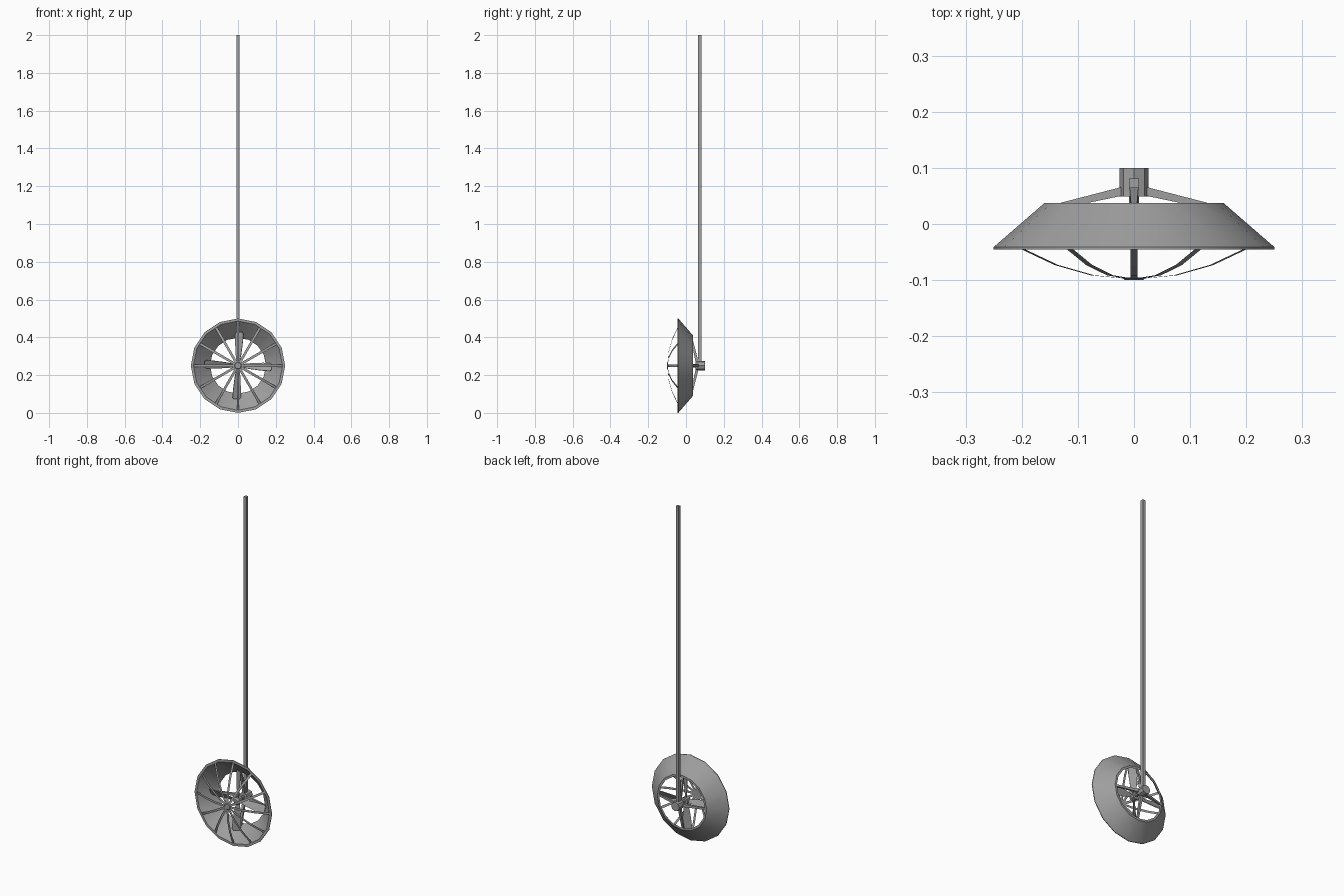
import bpy, bmesh
from math import sin, cos, pi, radians
from mathutils import Vector

if "Cube" in bpy.data.objects:
    bpy.data.objects.remove(bpy.data.objects["Cube"])

CZ = 0.25  # height of the fan axis
metal = bpy.data.materials.new("dark_metal")
metal.diffuse_color = (0.35, 0.35, 0.35, 1)
metal.use_nodes = True
metal.node_tree.nodes["Principled BSDF"].inputs["Base Color"].default_value = metal.diffuse_color


def polar(r, a, y):
    return Vector((r * cos(a), y, CZ + r * sin(a)))


def make(name, verts, faces, smooth=None):
    me = bpy.data.meshes.new(name)
    me.from_pydata([tuple(v) for v in verts], [], faces)
    me.materials.append(metal)
    bm = bmesh.new()
    bm.from_mesh(me)
    bmesh.ops.recalc_face_normals(bm, faces=bm.faces[:])
    bm.to_mesh(me)
    bm.free()
    ob = bpy.data.objects.new(name, me)
    bpy.context.collection.objects.link(ob)
    if smooth:
        bpy.ops.object.select_all(action='DESELECT')
        ob.select_set(True)
        bpy.context.view_layer.objects.active = ob
        bpy.ops.object.shade_smooth_by_angle(angle=radians(smooth))
    return ob


def lathe(name, profile, n, closed=False, smooth=None):
    """Spin (radius, y) points about the fan axis."""
    m = len(profile)
    verts = [polar(r, 2 * pi * i / n, y) for i in range(n) for r, y in profile]
    faces = []
    for i in range(n):
        a, b = i * m, (i + 1) % n * m
        for j in range(m if closed else m - 1):
            k = (j + 1) % m
            faces.append((a + j, a + k, b + k, b + j))
    if not closed:
        faces += [[i * m for i in range(n)], [i * m + m - 1 for i in range(n)]]
    return make(name, verts, faces, smooth)


def loft(name, rings):
    """Join equal-sized cross-sections into a closed solid."""
    n = len(rings[0])
    verts = [v for ring in rings for v in ring]
    faces = [(s * n + i, s * n + (i + 1) % n, (s + 1) * n + (i + 1) % n, (s + 1) * n + i)
             for s in range(len(rings) - 1) for i in range(n)]
    faces += [list(range(n)), list(range(len(verts) - n, len(verts)))]
    return make(name, verts, faces)


def radial(points, a):
    """Turn (radius, sideways, y) points to angle a around the axis."""
    rad, tan = Vector((cos(a), 0, sin(a))), Vector((-sin(a), 0, cos(a)))
    return [Vector((0, y, CZ)) + rad * r + tan * t for r, t, y in points]


# Conical shroud
lathe("shroud", [(0.25, -0.045), (0.25, -0.041), (0.16, 0.037),
                 (0.148, 0.037), (0.236, -0.045)], 16, True, 30)

# Front guard: flat curved ribs meeting at a small disc
arc = [(0.238, -0.041), (0.16, -0.073), (0.085, -0.0915), (0.012, -0.0975)]
for i in range(12):
    pts = [(r, s * 0.0065, y) for r, y in arc for s in (-1, 1)]
    make("guard_rib", radial(pts, i * pi / 6),
         [(2 * j, 2 * j + 1, 2 * j + 3, 2 * j + 2) for j in range(len(arc) - 1)])
lathe("guard_disc", [(0.016, -0.1), (0.021, -0.0955)], 12)

# Motor, shaft and blade hub
lathe("motor", [(0.026, 0.049), (0.026, 0.10)], 8)
lathe("shaft", [(0.009, -0.01), (0.009, 0.055)], 8)
lathe("blade_hub", [(0.012, -0.022), (0.022, -0.014), (0.022, 0.016)], 8)

# Four pitched blades, widening outwards and swept to one side
for i in range(4):
    rings = []
    for r, w0, w1, pitch in ((0.012, -0.008, 0.008, 35), (0.06, -0.020, 0.014, 32),
                             (0.13, -0.030, 0.017, 29), (0.168, -0.032, 0.016, 27),
                             (0.177, -0.025, 0.008, 27)):
        p = radians(pitch)
        rings.append(radial([(r, w * cos(p) - d * sin(p), w * sin(p) + d * cos(p))
                             for w, d in ((w0, -0.0015), (w1, -0.0015),
                                          (w1, 0.0015), (w0, 0.0015))], i * pi / 2))
    loft("blade", rings)

# Rear struts from motor to shroud
for i in range(4):
    rings = [radial([(r, -w, y0), (r, w, y0), (r, w, y1), (r, -w, y1)], i * pi / 2)
             for r, w, y0, y1 in ((0.018, 0.008, 0.051, 0.067), (0.157, 0.005, 0.022, 0.031))]
    loft("rear_strut", rings)

# Hanging pole
s, yc = 0.0085, 0.073
loft("pole", [[(-s, yc - s, z), (s, yc - s, z), (s, yc + s, z), (-s, yc + s, z)]
              for z in (CZ + 0.015, 2.0)])
